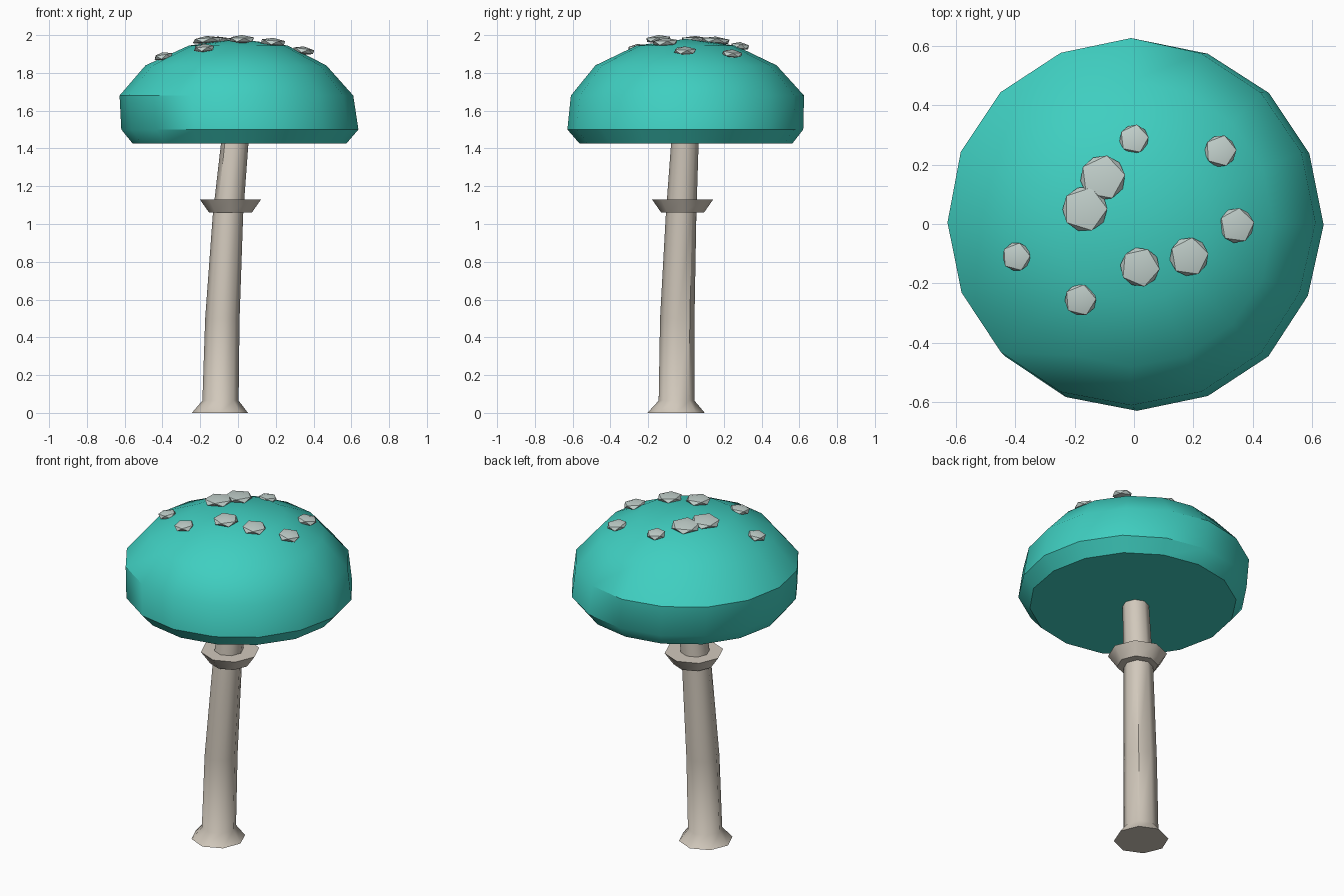
import bpy, bmesh, math, random
from mathutils import Matrix

if "Cube" in bpy.data.objects:
    bpy.data.objects.remove(bpy.data.objects["Cube"], do_unlink=True)
random.seed(4)


def material(name, rgb):
    m = bpy.data.materials.new(name)
    m.use_nodes = True
    m.diffuse_color = (*rgb, 1)
    m.node_tree.nodes["Principled BSDF"].inputs["Base Color"].default_value = (*rgb, 1)
    return m


def finish(name, bm, mat, angle):
    """Turn a bmesh into a smooth-shaded object with sharp edges above the angle."""
    bmesh.ops.remove_doubles(bm, verts=bm.verts, dist=1e-5)
    bmesh.ops.recalc_face_normals(bm, faces=bm.faces)
    mesh = bpy.data.meshes.new(name)
    bm.to_mesh(mesh)
    bm.free()
    obj = bpy.data.objects.new(name, mesh)
    bpy.context.collection.objects.link(obj)
    mesh.materials.append(mat)
    bpy.ops.object.select_all(action="DESELECT")
    obj.select_set(True)
    bpy.context.view_layer.objects.active = obj
    bpy.ops.object.shade_smooth_by_angle(angle=math.radians(angle))
    return obj


def loft(name, rings, sides, mat, angle, jitter=0.0):
    """Skin a stack of rings (x, y, z, radius); a zero radius closes to a point."""
    bm = bmesh.new()
    loops = []
    for x, y, z, r in rings:
        loop = []
        for i in range(sides):
            a = math.tau * i / sides
            rr = r * (1 + random.uniform(-jitter, jitter))
            loop.append(bm.verts.new((x + rr * math.cos(a), y + rr * math.sin(a), z)))
        loops.append(loop)
    for low, high in zip(loops, loops[1:]):
        for i in range(sides):
            j = (i + 1) % sides
            bm.faces.new((low[i], low[j], high[j], high[i]))
    bm.faces.new(loops[0])
    if rings[-1][3] > 0:
        bm.faces.new(loops[-1])
    return finish(name, bm, mat, angle)


teal = material("teal cap", (0.05, 0.62, 0.53))
cream = material("cream stem", (0.64, 0.58, 0.50))
pale = material("pale spots", (0.54, 0.63, 0.60))

# Domed cap with a flat underside
loft("cap", [
    (0.01, 0, 1.425, 0.565),
    (0.01, -0.003, 1.50, 0.625),
    (-0.01, 0.005, 1.68, 0.617),
    (-0.01, 0, 1.84, 0.48),
    (0, 0, 1.945, 0.26),
    (0, 0, 1.98, 0),
], 16, teal, 37, 0.006)

# Leaning stem with a flared foot
loft("stem", [
    (-0.095, -0.052, 0, 0.15),
    (-0.092, -0.05, 0.065, 0.096),
    (-0.082, -0.045, 0.5, 0.091),
    (-0.053, -0.025, 1.05, 0.081),
    (-0.015, -0.005, 1.45, 0.073),
], 8, cream, 46, 0.015)

# Collar around the stem
loft("collar", [
    (-0.04, -0.018, 1.06, 0.113),
    (-0.04, -0.018, 1.13, 0.162),
], 8, cream, 46)

# Flattened spots resting on the cap: x, y, radius
spots = [
    (0, 0.285, 0.055), (0.29, 0.245, 0.06), (-0.105, 0.155, 0.085),
    (-0.165, 0.05, 0.085), (-0.395, -0.11, 0.054), (-0.18, -0.255, 0.06),
    (0.02, -0.145, 0.074), (0.185, -0.11, 0.073), (0.345, -0.005, 0.066),
]
for n, (x, y, r) in enumerate(spots, 1):
    d2 = x * x + y * y
    tilt = Matrix.Rotation(0.4 * math.sqrt(d2), 4, (-y, x, 0))
    place = Matrix.Translation((x, y, 1.991 - 0.62 * d2))
    spin = Matrix.Rotation(random.uniform(-0.2, 0.2), 4, "Z")
    bm = bmesh.new()
    bmesh.ops.create_icosphere(bm, subdivisions=1, radius=1)
    bm.transform(place @ tilt @ spin @ Matrix.Diagonal((r, r, 0.023, 1)))
    finish(f"spot_{n}", bm, pale, 30)
